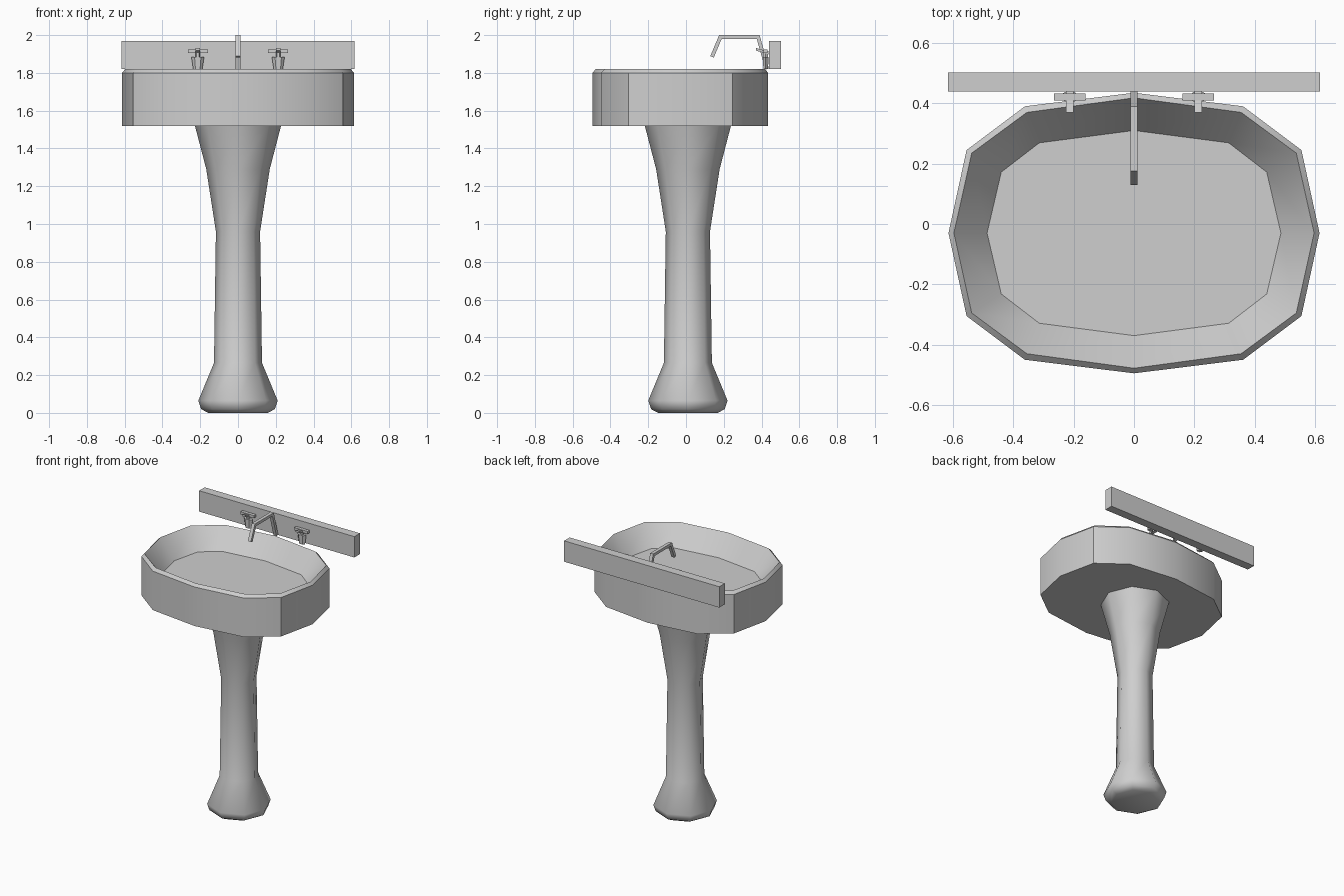
import bpy, bmesh, math
from mathutils import Vector

cube = bpy.data.objects.get("Cube")
if cube:
    bpy.data.objects.remove(cube, do_unlink=True)

grey = bpy.data.materials.new("light_grey_ceramic")
grey.use_nodes = True
colour = (0.62, 0.62, 0.62, 1)
grey.diffuse_color = colour
grey.node_tree.nodes["Principled BSDF"].inputs["Base Color"].default_value = colour


def finish(name, bm, angle=None):
    """Turn a bmesh into a named object, smoothed below the given angle."""
    bmesh.ops.recalc_face_normals(bm, faces=bm.faces)
    mesh = bpy.data.meshes.new(name)
    bm.to_mesh(mesh)
    bm.free()
    mesh.materials.append(grey)
    obj = bpy.data.objects.new(name, mesh)
    bpy.context.collection.objects.link(obj)
    if angle:
        bpy.ops.object.select_all(action='DESELECT')
        obj.select_set(True)
        bpy.context.view_layer.objects.active = obj
        bpy.ops.object.shade_smooth_by_angle(angle=math.radians(angle))
    return obj


def loft(name, rings, angle=None):
    """Skin a stack of closed rings and cap both ends."""
    bm = bmesh.new()
    loops = [[bm.verts.new(p) for p in ring] for ring in rings]
    n = len(loops[0])
    for a, b in zip(loops, loops[1:]):
        for i in range(n):
            j = (i + 1) % n
            bm.faces.new((a[i], a[j], b[j], b[i]))
    bm.faces.new(loops[0])
    bm.faces.new(loops[-1])
    return finish(name, bm, angle)


def box(name, low, high):
    corners = [(low[0], low[1]), (high[0], low[1]), (high[0], high[1]), (low[0], high[1])]
    return loft(name, [[(x, y, z) for x, y in corners] for z in (low[2], high[2])])


def polygon(rx, ry, z, sides, cx=0, cy=0):
    steps = [2 * math.pi * i / sides for i in range(sides)]
    return [(cx + rx * math.cos(t), cy + ry * math.sin(t), z) for t in steps]


def oval(quarter, z, cy=-0.03):
    """Mirror a quarter outline (side to back) into a full twelve-sided ring."""
    half = quarter + [(-x, y) for x, y in quarter[-2::-1]]
    full = half + [(x, -y) for x, y in half[-2:0:-1]]
    return [(x, y + cy, z) for x, y in full]


# Basin: straight outer wall, chamfered rim, sloping bowl and flat floor
outer = [(0.615, 0), (0.555, 0.275), (0.362, 0.42), (0, 0.465)]
rim = [(0.597, 0), (0.538, 0.265), (0.355, 0.4), (0, 0.448)]
floor = [(0.487, 0), (0.44, 0.202), (0.314, 0.299), (0, 0.34)]
loft("basin", [oval(outer, 1.52), oval(outer, 1.8), oval(rim, 1.82), oval(floor, 1.68)], 32)

# Pedestal: eight-sided flared column
profile = [(0.158, 0), (0.195, 0.02), (0.21, 0.065), (0.127, 0.265),
           (0.117, 0.96), (0.168, 1.29), (0.228, 1.52)]
loft("pedestal", [polygon(r, r, z, 8, cy=0.01) for r, z in profile], 50)

# Backboard
box("backboard", (-0.617, 0.44, 1.82), (0.617, 0.503, 1.97))

# Spout: square bar following a bent path
path = [Vector(p) for p in ((0.138, 1.885), (0.182, 1.99), (0.382, 1.99), (0.43, 1.82))]
rings = []
for i, p in enumerate(path):
    before = (p - path[i - 1]).normalized() if i else (path[1] - p).normalized()
    after = (path[i + 1] - p).normalized() if i < 3 else before
    along = (before + after).normalized()
    side = Vector((-along.y, along.x)) * 0.01 / along.dot(before)
    a, b = p + side, p - side
    rings.append([(-0.012, *a), (0.012, *a), (0.012, *b), (-0.012, *b)])
loft("spout", rings)

# Taps: tapered cup, stem, cross bar and tilted lever on each side
for label, x in (("left", 0.213), ("right", -0.213)):
    loft(label + "_tap_cup", [polygon(0.024, 0.014, 1.82, 6, x, 0.422),
                              polygon(0.034, 0.018, 1.885, 6, x, 0.422)])
    loft(label + "_tap_stem", [polygon(0.013, 0.013, z, 6, x, 0.422) for z in (1.88, 1.91)])
    box(label + "_tap_bar", (x - 0.053, 0.409, 1.906), (x + 0.053, 0.432, 1.925))
    lever = []
    for y, z in ((0.37, 1.925), (0.44, 1.905)):
        lever.append([(x + dx, y, z + dz) for dx, dz in
                      ((-0.013, -0.007), (0.013, -0.007), (0.013, 0.007), (-0.013, 0.007))])
    loft(label + "_tap_lever", lever)
